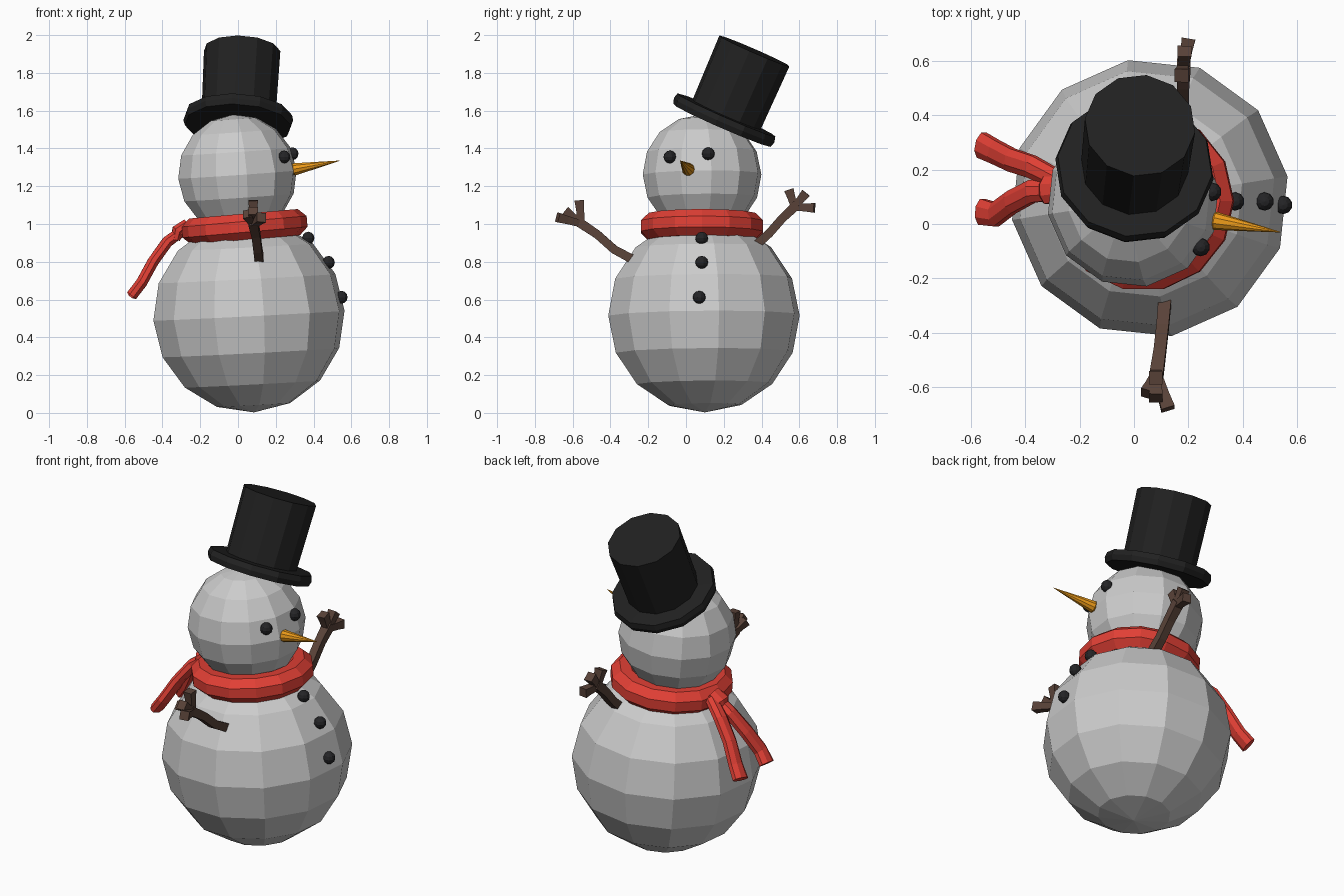
import bpy, bmesh
from math import radians, cos, sin, pi
from mathutils import Vector, Matrix, Euler

if "Cube" in bpy.data.objects:
    bpy.data.objects.remove(bpy.data.objects["Cube"])


def material(name, rgb):
    m = bpy.data.materials.new(name)
    m.diffuse_color = (*rgb, 1)
    m.use_nodes = True
    m.node_tree.nodes["Principled BSDF"].inputs["Base Color"].default_value = m.diffuse_color
    return m


BLACK = material("black_felt", (0.015, 0.015, 0.015))
COAL = material("coal", (0.018, 0.018, 0.02))
RED = material("red_wool", (0.75, 0.05, 0.035))
BROWN = material("bark", (0.10, 0.055, 0.04))
ORANGE = material("carrot", (0.85, 0.33, 0.01))


def finish(bm, name, mat=None):
    bmesh.ops.recalc_face_normals(bm, faces=bm.faces)
    me = bpy.data.meshes.new(name)
    bm.to_mesh(me)
    bm.free()
    ob = bpy.data.objects.new(name, me)
    bpy.context.collection.objects.link(ob)
    if mat:
        me.materials.append(mat)
    return ob


def ball(name, loc, r, seg, rings, mat=None, rot=(0, 0, 0)):
    bm = bmesh.new()
    mtx = Matrix.Translation(loc) @ Euler([radians(a) for a in rot]).to_matrix().to_4x4()
    bmesh.ops.create_uvsphere(bm, u_segments=seg, v_segments=rings, radius=r, matrix=mtx)
    return finish(bm, name, mat)


def lathe(name, profile, seg, mtx, mat):
    """Spin (radius, height) points round z; the ends are capped."""
    bm = bmesh.new()
    rows = [[bm.verts.new(mtx @ Vector((r * cos(2 * pi * i / seg), r * sin(2 * pi * i / seg), h)))
             for i in range(seg)] for r, h in profile]
    for a, b in zip(rows, rows[1:]):
        for i in range(seg):
            j = (i + 1) % seg
            bm.faces.new((a[i], a[j], b[j], b[i]))
    bm.faces.new(rows[0])
    bm.faces.new(rows[-1])
    return finish(bm, name, mat)


def sweep(bm, path, sizes, ref, sides):
    """Elliptical tube along path; sizes are (half width along ref, half thickness)."""
    pts = [Vector(p) for p in path]
    rows = []
    for k, p in enumerate(pts):
        t = (pts[min(k + 1, len(pts) - 1)] - pts[max(k - 1, 0)]).normalized()
        s = Vector(ref)
        s = (s - t * s.dot(t)).normalized()
        u = t.cross(s)
        w, h = sizes[k]
        rows.append([bm.verts.new(p + s * w * cos(2 * pi * (i + .5) / sides)
                                  + u * h * sin(2 * pi * (i + .5) / sides)) for i in range(sides)])
    for a, b in zip(rows, rows[1:]):
        for i in range(sides):
            j = (i + 1) % sides
            bm.faces.new((a[i], a[j], b[j], b[i]))
    bm.faces.new(rows[0])
    bm.faces.new(rows[-1])


# Snow balls
ball("body", (0.058, 0.095, 0.515), 0.513, 12, 8, rot=(0, -3, 9))
ball("head", (-0.003, 0.085, 1.262), 0.318, 12, 8, rot=(0, -4, 9))

# Eyes and buttons
for i, p in enumerate([(0.245, -0.085, 1.355), (0.288, 0.118, 1.372)]):
    ball(f"eye_{i + 1}", p, 0.034, 10, 6, COAL)
for i, p in enumerate([(0.372, 0.083, 0.925), (0.48, 0.083, 0.797), (0.548, 0.07, 0.612)]):
    ball(f"button_{i + 1}", p, 0.034, 10, 6, COAL)

# Carrot nose
base, tip = Vector((0.29, 0.013, 1.288)), Vector((0.538, -0.03, 1.335))
axis = tip - base
aim = Matrix.Translation(base) @ axis.to_track_quat('Z', 'Y').to_matrix().to_4x4()
lathe("nose", [(0.025, -0.008), (0.034, 0.008), (0.018, 0.13), (0.001, axis.length)], 10, aim, ORANGE)

# Top hat, leaning back to +y
hat_bottom, hat_top = Vector((0.0, 0.19, 1.522)), Vector((0.022, 0.362, 1.916))
axis = hat_top - hat_bottom
aim = Matrix.Translation(hat_bottom) @ axis.to_track_quat('Z', 'Y').to_matrix().to_4x4()
lathe("hat", [(0.283, 0), (0.293, 0.03), (0.285, 0.06), (0.198, 0.062),
              (0.204, axis.length)], 12, aim, BLACK)

# Scarf ring
bm = bmesh.new()
tilt = Matrix.Translation((0.035, 0.085, 0.985)) @ Matrix.Rotation(radians(-5), 4, 'Y')
SEG, SIDES = 14, 8
rows = []
for i in range(SEG):
    a = 2 * pi * i / SEG
    ring = []
    for k in range(SIDES):
        b = 2 * pi * (k + .5) / SIDES
        r = 0.258 + 0.08 * cos(b)
        ring.append(bm.verts.new(tilt @ Vector((r * cos(a), r * sin(a), 0.075 * sin(b)))))
    rows.append(ring)
for i in range(SEG):
    a, b = rows[i], rows[(i + 1) % SEG]
    for k in range(SIDES):
        j = (k + 1) % SIDES
        bm.faces.new((a[k], a[j], b[j], b[k]))
finish(bm, "scarf_ring", RED)

# Scarf knot
bm = bmesh.new()
sweep(bm, [(-0.27, 0.13, 1.0), (-0.32, 0.125, 0.965), (-0.33, 0.125, 0.915)],
      [(0.05, 0.03), (0.055, 0.035), (0.045, 0.025)], (0, 1, 0), 8)
finish(bm, "scarf_knot", RED)

# Scarf tails
tails = {
    "scarf_tail_1": [0.16, 0.21, 0.235, 0.265, 0.29],
    "scarf_tail_2": [0.125, 0.12, 0.08, 0.035, 0.045],
}
xz = [(-0.28, 0.975), (-0.375, 0.905), (-0.45, 0.80), (-0.51, 0.69), (-0.56, 0.625)]
for name, ys in tails.items():
    bm = bmesh.new()
    sweep(bm, [(x, y, z) for (x, z), y in zip(xz, ys)],
          [(0.04, 0.03), (0.045, 0.032), (0.046, 0.032), (0.048, 0.032), (0.052, 0.032)],
          (0, 1, 0), 8)
    finish(bm, name, RED)

# Twig arms, each with three or four stubby fingers
arms = {
    "arm_1": ([(0.115, -0.26, 0.80), (0.105, -0.38, 0.865), (0.095, -0.47, 0.945), (0.08, -0.575, 1.015)],
              [(0.125, -0.68, 1.035), (0.08, -0.64, 1.07), (0.08, -0.565, 1.125), (0.05, -0.625, 1.055)]),
    "arm_2": ([(0.18, 0.35, 0.87), (0.18, 0.44, 0.95), (0.18, 0.51, 1.03), (0.183, 0.59, 1.105)],
              [(0.20, 0.68, 1.085), (0.185, 0.635, 1.165), (0.175, 0.545, 1.18)]),
}
for name, (path, fingers) in arms.items():
    bm = bmesh.new()
    sweep(bm, path, [(0.034, 0.034), (0.032, 0.032), (0.032, 0.032), (0.036, 0.036)], (1, 0, 0), 4)
    wrist = Vector(path[-1]) - (Vector(path[-1]) - Vector(path[-2])) * 0.2
    for f in fingers:
        f = Vector(f)
        sweep(bm, [wrist, wrist.lerp(f, 0.6), f],
              [(0.026, 0.026), (0.03, 0.03), (0.036, 0.036)], (1, 0, 0), 4)
    finish(bm, name, BROWN)
